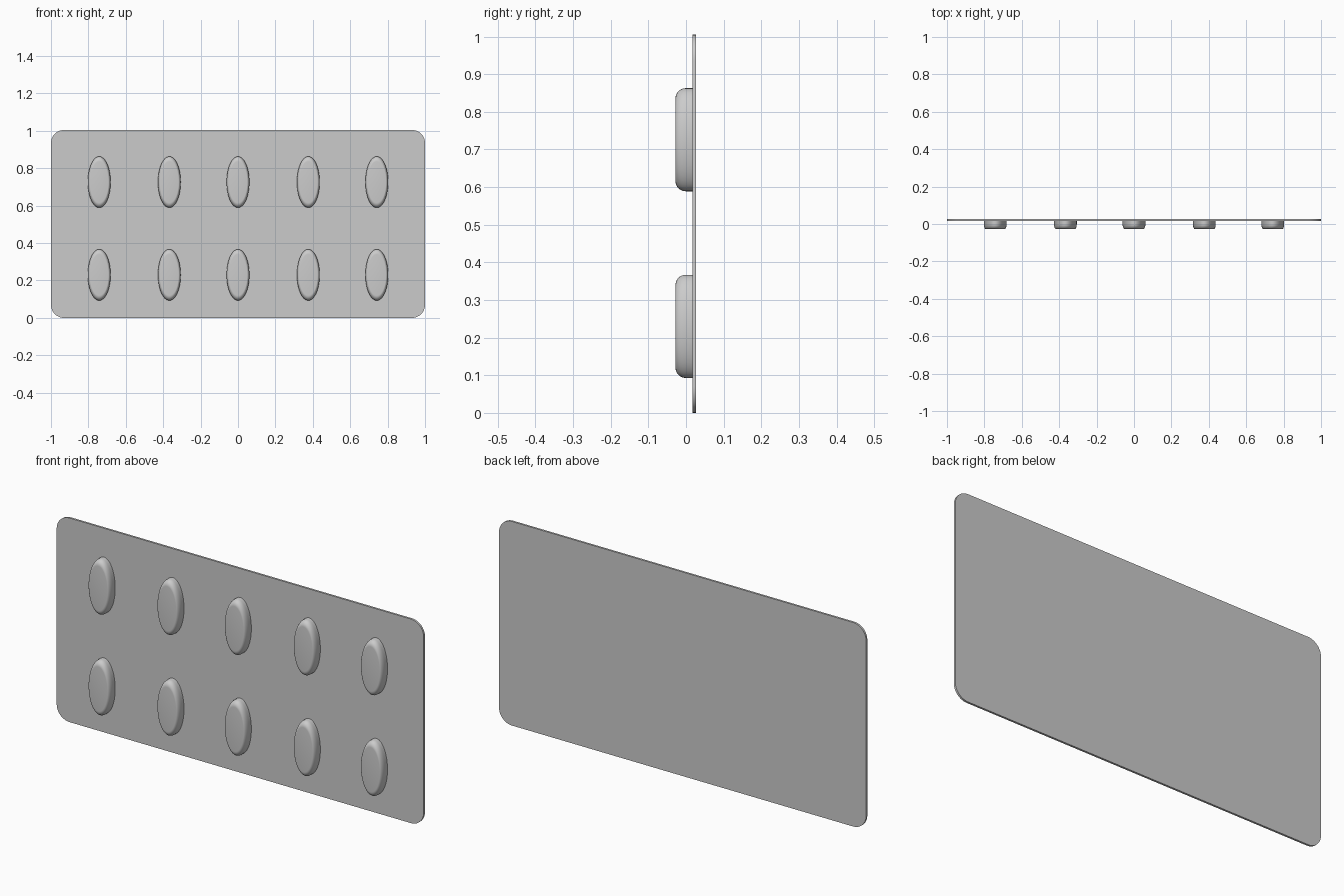
import bpy, bmesh
from math import sin, cos, pi, radians

cube = bpy.data.objects.get("Cube")
if cube:
    bpy.data.objects.remove(cube)

foil_grey = bpy.data.materials.new("foil_grey")
foil_grey.use_nodes = True
COLOUR = (0.6, 0.6, 0.6, 1)
foil_grey.diffuse_color = COLOUR
foil_grey.node_tree.nodes["Principled BSDF"].inputs["Base Color"].default_value = COLOUR

WIDTH, HEIGHT, CORNER = 2.0, 1.005, 0.07
BACK, FACE, DOME = 0.027, 0.017, -0.028


def loft(name, rings, angle):
    """Skin a stack of equal-length rings and cap both ends."""
    bm = bmesh.new()
    loops = [[bm.verts.new(p) for p in ring] for ring in rings]
    n = len(loops[0])
    for a, b in zip(loops, loops[1:]):
        for i in range(n):
            bm.faces.new((a[i], a[(i + 1) % n], b[(i + 1) % n], b[i]))
    bm.faces.new(loops[0])
    bm.faces.new(loops[-1])
    bmesh.ops.recalc_face_normals(bm, faces=bm.faces)
    mesh = bpy.data.meshes.new(name)
    bm.to_mesh(mesh)
    bm.free()
    mesh.materials.append(foil_grey)
    obj = bpy.data.objects.new(name, mesh)
    bpy.context.collection.objects.link(obj)
    bpy.ops.object.select_all(action='DESELECT')
    obj.select_set(True)
    bpy.context.view_layer.objects.active = obj
    bpy.ops.object.shade_smooth_by_angle(angle=radians(angle))
    return obj


# Thin backing card with rounded corners
def card_ring(y, steps=10):
    ring = []
    for q, (sx, sz) in enumerate(((1, 1), (-1, 1), (-1, -1), (1, -1))):
        for i in range(steps + 1):
            a = (q + i / steps) * pi / 2
            ring.append((sx * (WIDTH / 2 - CORNER) + CORNER * cos(a), y,
                         HEIGHT / 2 + sz * (HEIGHT / 2 - CORNER) + CORNER * sin(a)))
    return ring


loft("backing_card", [card_ring(FACE), card_ring(BACK)], 30)


# Oval blister with a rounded front rim
def oval_ring(x, z, y, scale, sides=48):
    return [(x + 0.061 * scale * cos(2 * pi * i / sides), y,
             z + 0.137 * scale * sin(2 * pi * i / sides)) for i in range(sides)]


def blister(name, x, z):
    depth, inset, steps = 0.027, 0.2, 8
    rings = [oval_ring(x, z, FACE + 0.002, 1)]
    for i in range(steps + 1):
        a = i / steps * pi / 2
        rings.append(oval_ring(x, z, DOME + depth * (1 - sin(a)),
                               1 - inset * (1 - cos(a))))
    loft(name, rings, 40)


for row, z in (("lower", 0.23), ("upper", 0.726)):
    for col, x in enumerate((-0.742, -0.367, 0, 0.376, 0.742), 1):
        blister(f"{row}_blister_{col}", x, z)
